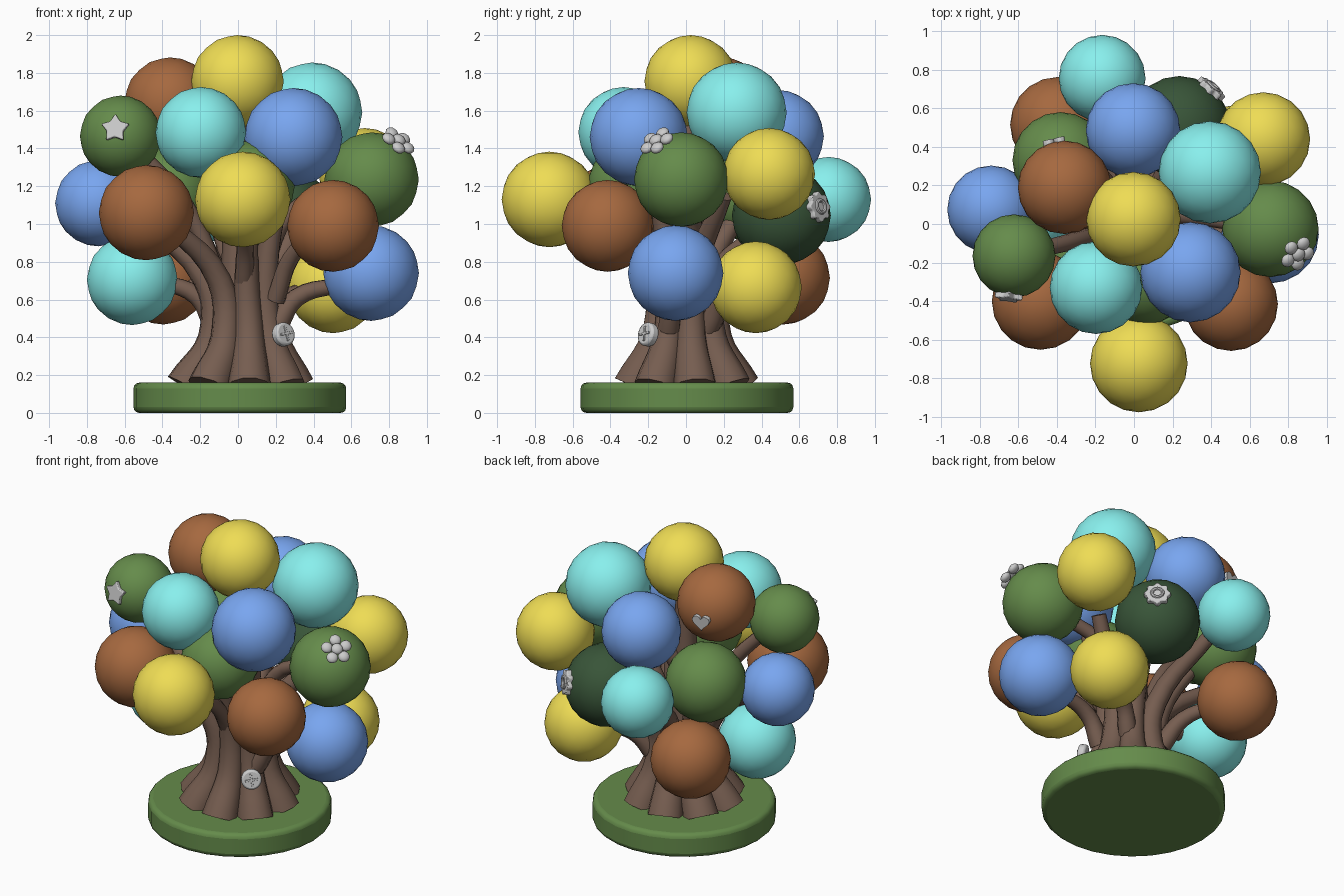
import bpy, bmesh
from math import sin, cos, pi, radians
from mathutils import Vector, Matrix

if "Cube" in bpy.data.objects:
    bpy.data.objects.remove(bpy.data.objects["Cube"])


def material(name, rgb):
    m = bpy.data.materials.new(name)
    m.diffuse_color = (*rgb, 1)
    m.use_nodes = True
    m.node_tree.nodes["Principled BSDF"].inputs["Base Color"].default_value = m.diffuse_color
    return m


M = {
    "green": material("green", (0.13, 0.26, 0.07)),
    "dark_green": material("dark_green", (0.04, 0.09, 0.04)),
    "yellow": material("yellow", (0.86, 0.72, 0.09)),
    "cyan": material("cyan", (0.25, 0.87, 0.85)),
    "blue": material("blue", (0.19, 0.38, 0.87)),
    "brown": material("brown", (0.38, 0.14, 0.05)),
    "bark": material("bark", (0.18, 0.11, 0.08)),
}


def finish(ob, mat=None, angle=40):
    if mat:
        ob.data.materials.append(M[mat])
    bpy.ops.object.select_all(action='DESELECT')
    ob.select_set(True)
    bpy.context.view_layer.objects.active = ob
    bpy.ops.object.shade_smooth_by_angle(angle=radians(angle))
    return ob


def bevel(ob, width, segments=2):
    b = ob.modifiers.new("bevel", 'BEVEL')
    b.width, b.segments, b.limit_method = width, segments, 'ANGLE'


def ball(name, loc, r, mat=None, sub=3):
    bpy.ops.mesh.primitive_ico_sphere_add(subdivisions=sub, radius=r, location=loc)
    ob = bpy.context.object
    ob.name = name
    return finish(ob, mat)


def tube(name, points, mat="bark"):
    """Tapered tube through (x, y, z, radius) points."""
    cu = bpy.data.curves.new(name, 'CURVE')
    cu.dimensions = '3D'
    cu.bevel_depth, cu.bevel_resolution = 1.0, 3
    cu.use_fill_caps, cu.resolution_u = True, 5
    sp = cu.splines.new('BEZIER')
    sp.bezier_points.add(len(points) - 1)
    for bp, (x, y, z, r) in zip(sp.bezier_points, points):
        bp.co, bp.radius = (x, y, z), r
        bp.handle_left_type = bp.handle_right_type = 'AUTO'
    ob = bpy.data.objects.new(name, cu)
    bpy.context.collection.objects.link(ob)
    bpy.ops.object.select_all(action='DESELECT')
    ob.select_set(True)
    bpy.context.view_layer.objects.active = ob
    bpy.ops.object.convert(target='MESH')
    return finish(bpy.context.object, mat, 50)


def frame(loc, normal):
    """Local Z along the normal, local Y pointing upward."""
    return Matrix.Translation(loc) @ Vector(normal).to_track_quat('Z', 'Y').to_matrix().to_4x4()


def plate(name, outline, depth, mat4, edge=0.006):
    """Flat ornament extruded from an outline in local XY."""
    bm = bmesh.new()
    face = bm.faces.new([bm.verts.new((x, y, -depth / 2)) for x, y in outline])
    ext = bmesh.ops.extrude_face_region(bm, geom=[face])
    bmesh.ops.translate(bm, vec=(0, 0, depth),
                        verts=[v for v in ext["geom"] if isinstance(v, bmesh.types.BMVert)])
    bmesh.ops.recalc_face_normals(bm, faces=bm.faces)
    me = bpy.data.meshes.new(name)
    bm.to_mesh(me)
    bm.free()
    ob = bpy.data.objects.new(name, me)
    bpy.context.collection.objects.link(ob)
    ob.matrix_world = mat4
    bevel(ob, edge)
    return finish(ob)


def polar(n, radius):
    return [(radius(i) * cos(2 * pi * i / n + pi / 2), radius(i) * sin(2 * pi * i / n + pi / 2))
            for i in range(n)]


# Round base
bpy.ops.mesh.primitive_cylinder_add(vertices=28, radius=0.563, depth=0.16, location=(0.01, 0.005, 0.08))
base = bpy.context.object
base.name = "base"
bevel(base, 0.03, 3)
finish(base, "green")

# Trunk: ring of flared roots that rise together and spread into the crown
tips = [(0.06, -0.25, 1.1), (0.24, -0.16, 1.25), (0.45, 0.2, 1.15), (0.24, 0.42, 0.98),
        (-0.12, 0.6, 1.05), (-0.3, 0.3, 1.1), (-0.6, 0.08, 1.08), (-0.4, -0.32, 1.03)]
for i, tip in enumerate(tips):
    a = radians(-80 + 45 * i)
    c, s = cos(a), sin(a)
    t = Vector(tip)
    mid = Vector((0.02 + 0.14 * c, 0.14 * s, 0.66)).lerp(t, 0.12)
    tube(f"root_{i + 1}", [(0.01 + 0.285 * c, 0.28 * s, 0.14, 0.115),
                           (0.03 + 0.165 * c, 0.165 * s, 0.40, 0.08),
                           (*mid, 0.065), (*t, 0.045)])

# Side branches to the outer balls
branches = [
    [(0.2, -0.09, 0.45, 0.06), (0.31, -0.07, 0.61, 0.05), (0.56, -0.055, 0.68, 0.04)],
    [(0.15, 0.12, 0.45, 0.06), (0.25, 0.2, 0.6, 0.05), (0.42, 0.32, 0.66, 0.04)],
    [(-0.1, 0.14, 0.45, 0.06), (-0.18, 0.25, 0.62, 0.05), (-0.32, 0.43, 0.7, 0.04)],
    [(-0.12, 0.02, 0.45, 0.06), (-0.22, 0.03, 0.62, 0.05), (-0.45, 0.04, 0.7, 0.04)],
    [(0.03, -0.13, 0.65, 0.05), (0.04, -0.3, 0.9, 0.045), (0.02, -0.6, 1.08, 0.04)],
    [(0.2, -0.13, 0.6, 0.05), (0.28, -0.22, 0.82, 0.045), (0.42, -0.36, 0.96, 0.04)],
    [(-0.1, -0.03, 0.7, 0.05), (-0.28, -0.08, 1.1, 0.045), (-0.52, -0.14, 1.38, 0.04)],
    [(0.12, 0.0, 0.7, 0.05), (0.27, 0.04, 1.05, 0.045), (0.6, -0.01, 1.2, 0.04)],
    [(0.0, 0.0, 0.5, 0.1), (0.0, 0.0, 1.0, 0.08), (0.0, 0.02, 1.65, 0.05)],
    [(0.0, 0.02, 1.0, 0.06), (0.15, 0.12, 1.3, 0.05), (0.35, 0.25, 1.52, 0.04)],
]
for i, pts in enumerate(branches):
    tube(f"branch_{i + 1}", pts)

# Foliage balls: colour, x, y, z, radius
balls = [
    ("yellow", -0.003, 0.025, 1.755, 0.245), ("yellow", 0.025, -0.723, 1.13, 0.253),
    ("yellow", 0.67, 0.44, 1.265, 0.243), ("yellow", 0.505, 0.37, 0.665, 0.243),
    ("blue", 0.293, -0.25, 1.46, 0.26), ("blue", 0.705, -0.055, 0.74, 0.253),
    ("blue", -0.74, 0.075, 1.11, 0.228), ("blue", -0.005, 0.485, 1.465, 0.245),
    ("cyan", -0.197, -0.33, 1.485, 0.24), ("cyan", -0.56, 0.04, 0.705, 0.24),
    ("cyan", -0.165, 0.755, 1.13, 0.225), ("cyan", 0.393, 0.268, 1.59, 0.265),
    ("brown", -0.485, -0.4, 1.06, 0.252), ("brown", 0.503, -0.415, 0.99, 0.243),
    ("brown", -0.36, 0.19, 1.64, 0.242), ("brown", -0.395, 0.515, 0.715, 0.247),
    ("green", 0.707, -0.025, 1.235, 0.25), ("green", -0.622, -0.165, 1.465, 0.215),
    ("green", -0.38, 0.33, 1.16, 0.25), ("dark_green", 0.235, 0.505, 1.045, 0.262),
    ("green", 0.06, -0.28, 1.2, 0.24),
]
for i, (col, x, y, z, r) in enumerate(balls):
    ball(f"{col}_ball_{i + 1}", (x, y, z), r, col)

# Star ornament
plate("star", polar(10, lambda i: 0.046 if i % 2 else 0.078), 0.03,
      frame((-0.65, -0.378, 1.505), (-0.12, -0.97, 0.2)))

# Heart ornament
heart = []
for i in range(24):
    t = 2 * pi * i / 24
    heart.append((0.0036 * 16 * sin(t) ** 3,
                  0.0036 * (13 * cos(t) - 5 * cos(2 * t) - 2 * cos(3 * t) - cos(4 * t))))
plate("heart", heart, 0.04, frame((-0.413, 0.42, 1.615), (-0.053, 0.232, -0.023)), 0.004)

# Flower ornament: round petals about a centre
f = frame((0.848, -0.155, 1.438), (0.14, -0.13, 0.2))
for i in range(6):
    a = 2 * pi * i / 5 + pi / 2
    off = (0.062 * cos(a), 0.062 * sin(a), 0) if i < 5 else (0, 0, 0.01)
    p = ball("flower_centre" if i == 5 else f"flower_petal_{i + 1}", (0, 0, 0), 0.037, None, 2)
    p.matrix_world = f @ Matrix.Translation(off) @ Matrix.Diagonal((1, 1, 0.7, 1))

# Scalloped rosette ornament with a raised ring
g = frame((0.4, 0.7, 1.09), (0.165, 0.195, 0.045))
plate("rosette", polar(48, lambda i: 0.075 + 0.008 * cos(8 * 2 * pi * i / 48)), 0.036, g)
bpy.ops.mesh.primitive_torus_add(major_radius=0.033, minor_radius=0.011,
                                 major_segments=20, minor_segments=8)
ring = bpy.context.object
ring.name = "rosette_ring"
ring.matrix_world = g @ Matrix.Translation((0, 0, 0.019))
finish(ring)

# Screw-head ornament on the trunk
k = frame((0.24, -0.2, 0.415), (0.6, -0.75, 0.2))
plate("screw_head", polar(24, lambda i: 0.063), 0.05, k, 0.012)
for i in range(2):
    bar = [(-0.04, -0.006), (0.04, -0.006), (0.04, 0.006), (-0.04, 0.006)]
    plate(f"screw_cross_{i + 1}", bar, 0.012,
          k @ Matrix.Translation((0, 0, 0.025)) @ Matrix.Rotation(i * pi / 2 + 0.15, 4, 'Z'), 0.002)
